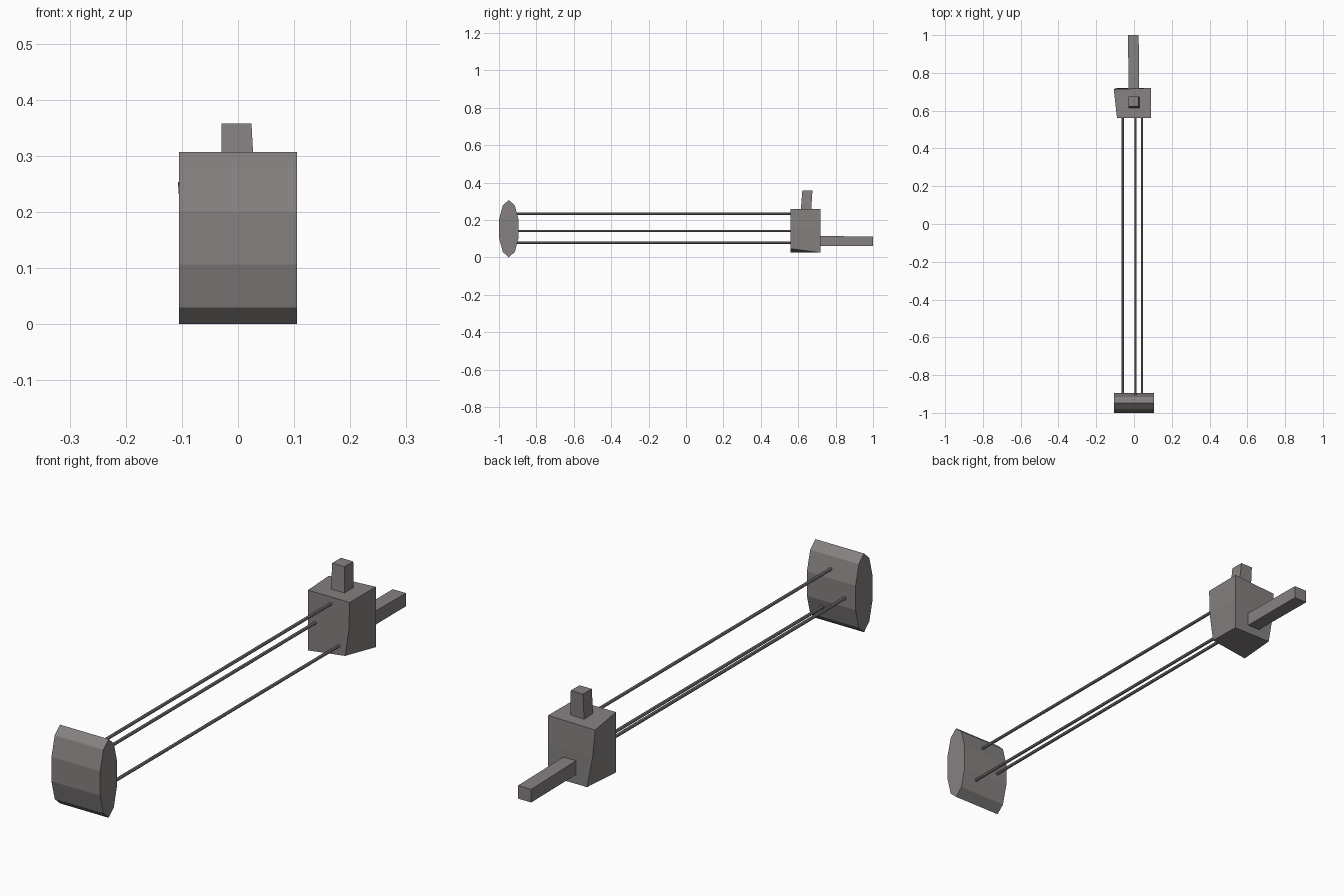
import bpy, bmesh
from math import pi, sin, cos

if "Cube" in bpy.data.objects:
    bpy.data.objects.remove(bpy.data.objects["Cube"])

# Dark warm grey for every part
dark = bpy.data.materials.new("dark_grey")
dark.diffuse_color = (0.235, 0.22, 0.215, 1.0)
dark.use_nodes = True
dark.node_tree.nodes["Principled BSDF"].inputs["Base Color"].default_value = dark.diffuse_color


def loft(name, *rings):
    """Solid through a row of matching outlines."""
    n = len(rings[0])
    verts = [p for ring in rings for p in ring]
    faces = [(k + i, k + (i + 1) % n, k + n + (i + 1) % n, k + n + i)
             for k in range(0, n * (len(rings) - 1), n) for i in range(n)]
    faces += [tuple(range(n)), tuple(range(len(verts) - n, len(verts)))]
    mesh = bpy.data.meshes.new(name)
    mesh.from_pydata(verts, [], faces)
    bm = bmesh.new()
    bm.from_mesh(mesh)
    bmesh.ops.recalc_face_normals(bm, faces=bm.faces)
    bm.to_mesh(mesh)
    bm.free()
    mesh.materials.append(dark)
    obj = bpy.data.objects.new(name, mesh)
    bpy.context.collection.objects.link(obj)
    return obj


def rod(name, x, z, y0, y1, r, sides=8):
    rings = [[(x + r * cos(2 * pi * i / sides), y, z + r * sin(2 * pi * i / sides))
              for i in range(sides)] for y in (y0, y1)]
    return loft(name, *rings)


# Flattened ten-sided front roller
roller = [[(x, -0.9475 + 0.055 * cos(pi / 2 + i * pi / 5),
            0.1535 + 0.1535 * sin(pi / 2 + i * pi / 5)) for i in range(10)]
          for x in (-0.105, 0.105)]
loft("front_roller", *roller)

# Slightly irregular rear block, bent at mid height
loft("rear_block",
     [(-0.09, 0.56, 0.025), (0.07, 0.56, 0.046), (0.091, 0.72, 0.025), (-0.077, 0.72, 0.025)],
     [(-0.09, 0.56, 0.15), (0.086, 0.56, 0.15), (0.091, 0.72, 0.15), (-0.1, 0.718, 0.15)],
     [(-0.09, 0.56, 0.26), (0.09, 0.56, 0.26), (0.091, 0.72, 0.26), (-0.107, 0.713, 0.253)])

# Leaning post on top of the block
loft("top_post",
     [(-0.029, 0.612, 0.23), (0.031, 0.612, 0.23), (0.031, 0.668, 0.23), (-0.029, 0.668, 0.23)],
     [(-0.029, 0.622, 0.358), (0.024, 0.622, 0.358), (0.024, 0.676, 0.358), (-0.029, 0.676, 0.358)])

# Square handle at the back
loft("rear_handle",
     [(-0.028, 0.69, 0.06), (0.026, 0.69, 0.06), (0.026, 0.69, 0.115), (-0.028, 0.69, 0.115)],
     [(-0.032, 1.0, 0.06), (0.025, 1.0, 0.06), (0.025, 1.0, 0.111), (-0.032, 1.0, 0.111)])

# Three thin connecting rods
for i, (x, z) in enumerate([(0.008, 0.233), (-0.059, 0.141), (0.042, 0.078)]):
    rod(f"connecting_rod_{i + 1}", x, z, -0.92, 0.58, 0.0062)
